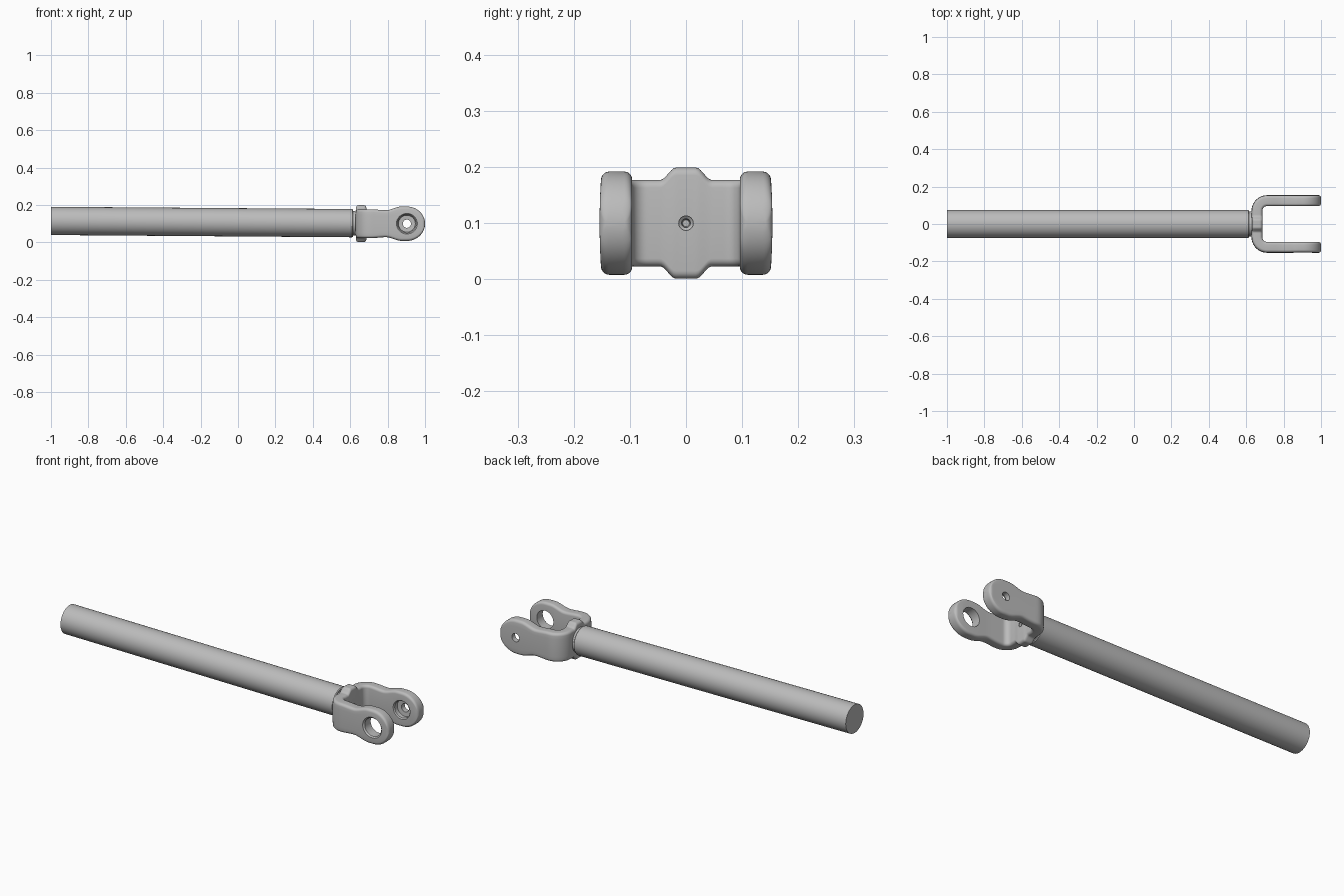
import bpy, bmesh
from math import sin, cos, pi, sqrt, radians
from mathutils import Matrix, Vector

if "Cube" in bpy.data.objects:
    bpy.data.objects.remove(bpy.data.objects["Cube"])

steel = bpy.data.materials.new("plain grey steel")
steel.use_nodes = True
grey = (0.5, 0.5, 0.5, 1)
steel.diffuse_color = grey
steel.node_tree.nodes["Principled BSDF"].inputs["Base Color"].default_value = grey


def finish(bm, name):
    bmesh.ops.recalc_face_normals(bm, faces=bm.faces[:])
    mesh = bpy.data.meshes.new(name)
    bm.to_mesh(mesh)
    bm.free()
    mesh.materials.append(steel)
    ob = bpy.data.objects.new(name, mesh)
    bpy.context.collection.objects.link(ob)
    return ob


def activate(ob):
    bpy.ops.object.select_all(action='DESELECT')
    ob.select_set(True)
    bpy.context.view_layer.objects.active = ob


def smooth(ob):
    activate(ob)
    bpy.ops.object.shade_smooth_by_angle(angle=radians(35))


def skin(bm, rings):
    """Join closed rings of points into a capped tube."""
    loops = [[bm.verts.new(p) for p in ring] for ring in rings]
    for a, b in zip(loops, loops[1:]):
        for i in range(len(a)):
            j = (i + 1) % len(a)
            bm.faces.new((a[i], a[j], b[j], b[i]))
    bm.faces.new(loops[0][::-1])
    bm.faces.new(loops[-1])


def turned(name, start, axis, profile, sides=48):
    """Solid of revolution; profile holds (distance along axis, radius)."""
    rot = Vector(axis).to_track_quat('Z', 'Y').to_matrix()
    rings = [[Vector(start) + rot @ Vector((r * cos(2 * pi * i / sides),
                                            r * sin(2 * pi * i / sides), d))
              for i in range(sides)] for d, r in profile]
    bm = bmesh.new()
    skin(bm, rings)
    return finish(bm, name)


def step(a, b, x):
    t = min(1, max(0, (x - a) / (b - a)))
    return t * t * (3 - 2 * t)


# Shaft, dropping slightly toward the yoke, and its neck
smooth(turned("shaft", (-1, 0, 0.115), (1.615, 0, -0.012),
              [(0, 0.0755), (1.611, 0.0755), (1.615, 0.072)]))
smooth(turned("neck", (0.605, 0, 0.103), (1, 0, 0),
              [(0, 0.066), (0.022, 0.066), (0.045, 0.073)]))

# Yoke: U-shaped path with a rounded section of varying height
EYE, EYE_R, HALF_T, MID = 0.903, 0.097, 0.028, 0.1
BEND_X, BEND_Y, BEND_R = 0.712, 0.07, 0.054


def arm_height(x):
    base = 0.077 - 0.005 * step(BEND_X, 0.79, x)
    lug = base + (0.092 - base) * step(0.79, 0.875, x)
    return lug


half = []
for i in range(15):
    a = radians(4 + 86 * i / 14)
    half.append((EYE + EYE_R * cos(a), BEND_Y + BEND_R, 0, 1, 0.092 * sin(a)))
for i in range(1, 15):
    x = EYE + (BEND_X - EYE) * i / 14
    half.append((x, BEND_Y + BEND_R, 0, 1, arm_height(x)))
for i in range(1, 11):
    a = pi / 2 * i / 10
    half.append((BEND_X - BEND_R * sin(a), BEND_Y + BEND_R * cos(a),
                 -sin(a), cos(a), 0.077))
for i in range(1, 17):
    y = BEND_Y * (1 - i / 16)
    half.append((BEND_X - BEND_R, y, -1, 0,
                 0.099 - 0.022 * step(0.018, 0.046, y)))
path = half + [(x, -y, nx, -ny, h) for x, y, nx, ny, h in half[-2::-1]]


def section(x, y, nx, ny, h):
    # round over the nose of each arm
    nose, e = 0.014, EYE + EYE_R - x
    inset = nose - sqrt(nose ** 2 - (nose - e) ** 2) if e < nose else 0
    t = HALF_T - inset
    r = min(0.014, h * 0.6, t * 0.7)
    pts = []
    for k, (su, sv) in enumerate(((1, 1), (-1, 1), (-1, -1), (1, -1))):
        for i in range(6):
            a = pi / 2 * (k + i / 5)
            pts.append((su * (t - r) + r * cos(a), sv * (h - r) + r * sin(a)))
    # slight crown on the outer face
    flat = h - r
    pts += [(t, flat * f) for f in (-0.75, -0.5, -0.25, 0, 0.25, 0.5, 0.75)]
    ring = []
    for u, v in pts:
        if u > 0:
            u += 0.004 * (1 - (v / 0.1) ** 2) - 0.002
        ring.append((x + nx * u, y + ny * u, MID + v))
    return ring


bm = bmesh.new()
skin(bm, [section(*p) for p in path])
yoke = finish(bm, "yoke")

# Bores: wide chamfered eye, blind counterbore with a pin hole, centre dimple
cutters = [
    turned("eye_cutter", (EYE, -0.2, MID), (0, 1, 0),
           [(0, 0.06), (0.046, 0.056), (0.054, 0.049), (0.15, 0.049)]),
    turned("counterbore_cutter", (EYE, 0.05, MID), (0, 1, 0),
           [(0, 0.05), (0.046, 0.05), (0.052, 0.045), (0.074, 0.045),
            (0.076, 0.022), (0.15, 0.022)]),
    turned("dimple_cutter", (0.72, 0, MID), (-1, 0, 0),
           [(0, 0.013), (0.038, 0.013), (0.042, 0.008), (0.06, 0.006)], 24),
]
for cutter in cutters:
    cutter.hide_render = True
    mod = yoke.modifiers.new("bore", 'BOOLEAN')
    mod.operation, mod.solver, mod.object = 'DIFFERENCE', 'EXACT', cutter
    activate(yoke)
    bpy.ops.object.modifier_apply(modifier=mod.name)
    bpy.data.objects.remove(cutter)
smooth(yoke)
